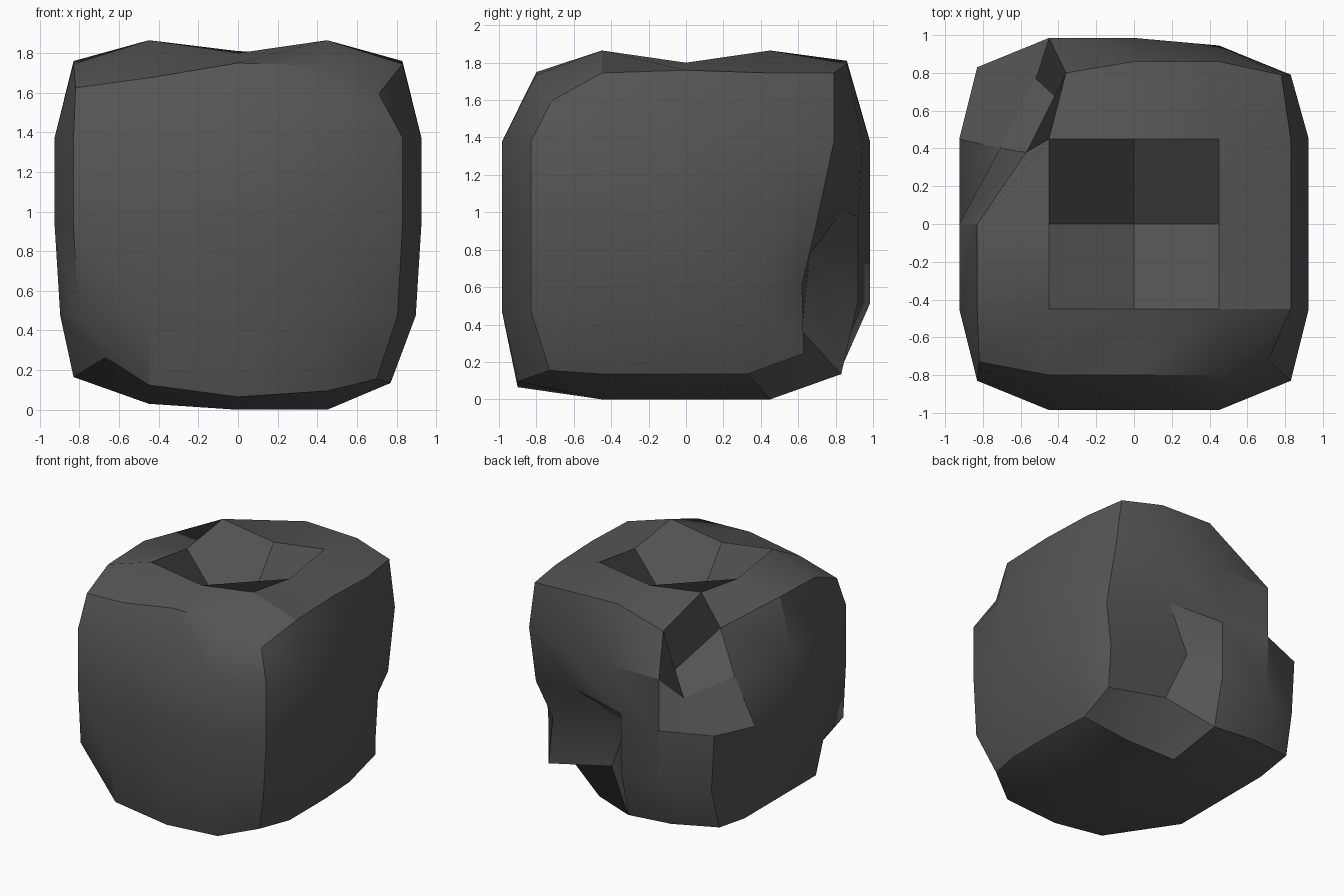
import bpy, bmesh

if "Cube" in bpy.data.objects:
    bpy.data.objects.remove(bpy.data.objects["Cube"])

MID = 0.93  # mid height of the lump
# Half extents of the lump on face centres, along edges and at corners
EXTENT = {1: (0.925, 0.985, 0.925), 2: (0.83, 0.83, 0.82), 3: (0.78, 0.76, 0.77)}

# Chipped top corner at back left: grid position -> point
CORNER_CHIP = {
    (-2, 2, 2): (-0.28, 0.55, 1.24),
    (-2, 2, 1): (-0.52, 0.77, 1.17),
    (-1, 2, 2): (-0.36, 0.80, 1.67),
    (-2, 1, 2): (-0.57, 0.38, 1.59),
    (-2, 1, 1): (-0.71, 0.40, 1.25),
}
# Hollow low on the back right: grid position -> point
HOLLOW = {
    (1, 2, -1): (0.05, 0.66, 0.78),
    (1, 2, 0): (0.37, 0.84, 1.02),
    (1, 2, -2): (0.22, 0.62, 0.37),
    (2, 2, -2): (0.77, 0.63, 0.25),
    (2, 2, -1): (0.74, 0.62, 0.62),
    (2, 2, 0): (0.84, 0.69, 0.91),
    (2, 1, -2): (0.75, 0.33, 0.14),
}
# Worn lower and upper corners: grid position -> point
WORN = {
    (2, -2, 2): (0.71, -0.72, 1.60),
    (-2, -2, -2): (-0.67, -0.73, 0.27),
    (2, -2, -2): (0.70, -0.73, 0.16),
    (-2, 2, -2): (-0.82, 0.75, 0.21),
}


def shape(co):
    """Move a vertex of the gridded cube onto the worn lump."""
    key = tuple(round(c * 2) for c in co)
    for chip in (CORNER_CHIP, HOLLOW, WORN):
        if key in chip:
            return chip[key]
    kx, ky, kz = key
    ext = EXTENT[sum(abs(k) == 2 for k in key)]
    x, y, z = ((e if k > 0 else -e) if abs(k) == 2 else 0.45 * k for k, e in zip(key, ext))
    z += MID
    ring = abs(kx) + abs(ky)               # distance from the vertical axis
    if kz == 2:
        if ring < 2:                       # deep pit in the top
            z -= 0.05 if ring else 0.63
        elif ring == 2:                    # raised rim of the pit
            z += 0.015
        if ky == -2:                       # front upper edge sags to the left
            y += 0.03
            z -= 0.07 if kx < 0 else 0.01
        if kx == -2 and ky == -2:
            x -= 0.04
        if ky == 2:                        # back upper edge is raised
            y += 0.03
            z += 0.05
    if kz == -2:
        if ring == 0:                      # shallow dip underneath
            z += 0.06
        if ky == -2:                       # front lower edge juts out
            y -= 0.07
            z -= 0.04 if kx == 0 else 0.01
        if ky == 2:                        # back lower edge is lifted
            z += 0.03
        if kx < 0:                         # left underside is worn away
            z += 0.03 * -kx
        if kx == 2:                        # right lower edge is tucked in
            x -= 0.06
            z += 0.03
    if kz == -1:                           # the sides taper below
        x *= 0.97
    if ky == 2 and kx == 0 and kz < 1:     # back face is slightly sunken
        x, y = -0.07, min(y, 0.92)
        z += 0.05 if kz > -2 else 0
    if ky == 2 and kx > 0 and kz == 1:
        y -= 0.04
    if ky == 2 and kx < 0 and -2 < kz < 1:
        z += 0.04
    return (x, y, z)


bm = bmesh.new()
bmesh.ops.create_cube(bm, size=2)
bmesh.ops.subdivide_edges(bm, edges=bm.edges[:], cuts=3, use_grid_fill=True)
for v in bm.verts:
    v.co = shape(v.co)
zmin = min(v.co.z for v in bm.verts)
for v in bm.verts:
    v.co.z -= zmin
bmesh.ops.recalc_face_normals(bm, faces=bm.faces[:])

mesh = bpy.data.meshes.new("stone_lump")
bm.to_mesh(mesh)
bm.free()
lump = bpy.data.objects.new("stone_lump", mesh)
bpy.context.collection.objects.link(lump)

# Dark charcoal colour
mat = bpy.data.materials.new("charcoal")
mat.diffuse_color = (0.09, 0.09, 0.09, 1)
mat.use_nodes = True
mat.node_tree.nodes["Principled BSDF"].inputs["Base Color"].default_value = mat.diffuse_color
mesh.materials.append(mat)

# Smooth worn faces with sharp chipped edges
bpy.context.view_layer.objects.active = lump
lump.select_set(True)
bpy.ops.object.shade_smooth_by_angle(angle=0.52)
